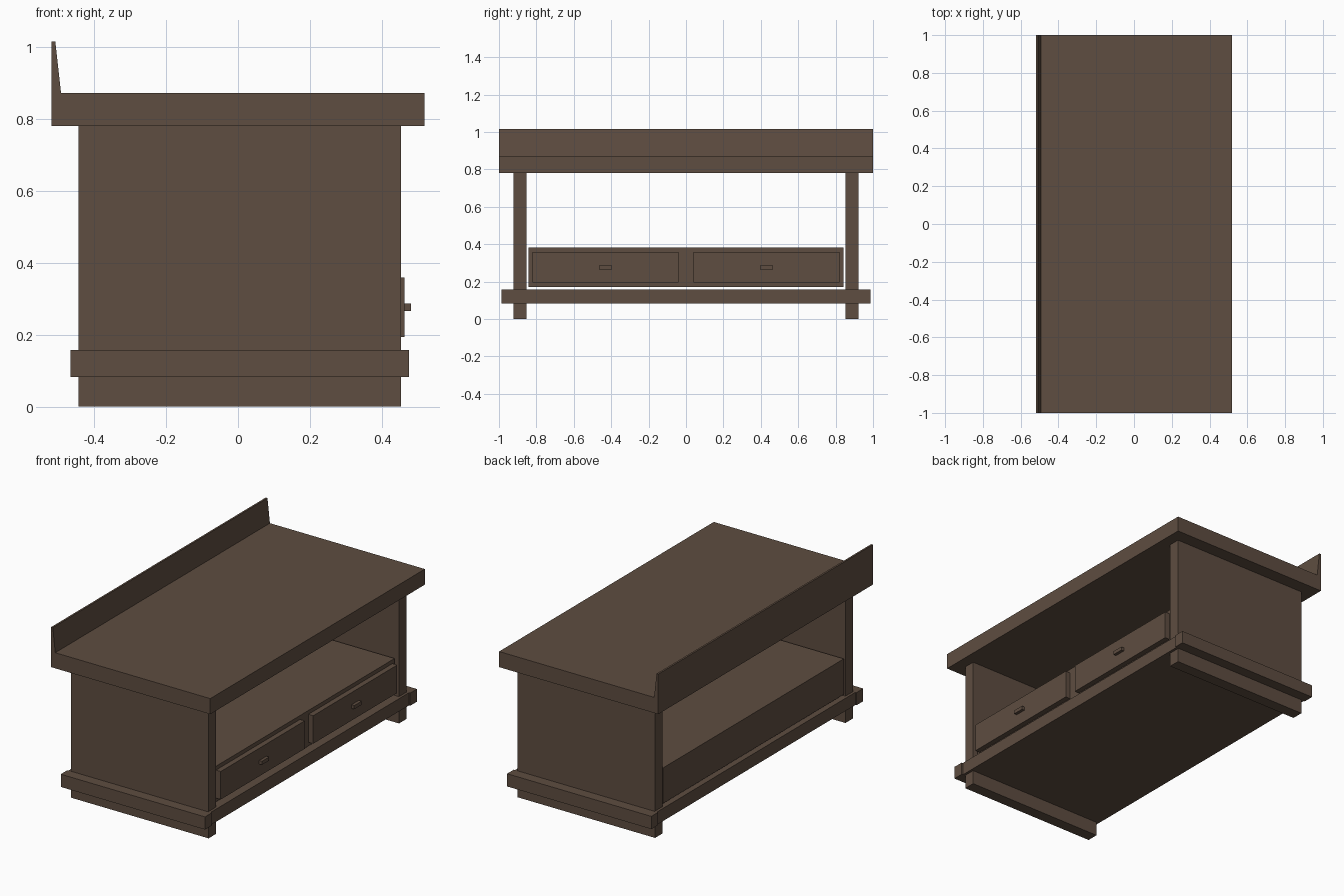
import bpy, bmesh

if "Cube" in bpy.data.objects:
    bpy.data.objects.remove(bpy.data.objects["Cube"])

wood = bpy.data.materials.new("dark wood")
wood.diffuse_color = (0.112, 0.074, 0.052, 1)
wood.use_nodes = True
wood.node_tree.nodes["Principled BSDF"].inputs["Base Color"].default_value = wood.diffuse_color


def finish(name, bm):
    bmesh.ops.recalc_face_normals(bm, faces=bm.faces)
    me = bpy.data.meshes.new(name)
    bm.to_mesh(me)
    bm.free()
    me.materials.append(wood)
    ob = bpy.data.objects.new(name, me)
    bpy.context.collection.objects.link(ob)
    return ob


def box(name, x, y, z):
    """Box from (min, max) ranges on each axis."""
    bm = bmesh.new()
    bmesh.ops.create_cube(bm, size=1)
    for v in bm.verts:
        v.co = [r[0] if c < 0 else r[1] for c, r in zip(v.co, (x, y, z))]
    return finish(name, bm)


def mirrored(lo, hi, side):
    return tuple(sorted((lo * side, hi * side)))


# Table top with tapered back lip: one side profile extruded along y
profile = [(-0.519, 0.78), (0.519, 0.78), (0.519, 0.872),
           (-0.492, 0.872), (-0.508, 1.016), (-0.519, 1.016)]
bm = bmesh.new()
face = bm.faces.new([bm.verts.new((x, -1, z)) for x, z in profile])
ext = bmesh.ops.extrude_face_region(bm, geom=[face])
bmesh.ops.translate(bm, vec=(0, 2, 0),
                    verts=[g for g in ext["geom"] if isinstance(g, bmesh.types.BMVert)])
finish("table_top", bm)

# Bottom shelf and the rails along its long edges
box("bottom_shelf", (-0.443, 0.453), (-0.853, 0.853), (0.083, 0.158))
box("front_rail", (0.453, 0.468), (-0.93, 0.93), (0.083, 0.158))
box("back_rail", (-0.458, -0.443), (-0.93, 0.93), (0.083, 0.158))

# Drawer case, clear of the shelf and the side panels
box("drawer_case", (-0.44, 0.432), (-0.842, 0.842), (0.172, 0.382))

for side, label in ((-1, "left"), (1, "right")):
    # Side panels with their outer trim boards
    box(label + "_side_panel", (-0.443, 0.453), mirrored(0.853, 0.921, side), (0, 0.78))
    box(label + "_side_trim", (-0.465, 0.476), mirrored(0.925, 0.987, side), (0.083, 0.158))
    # Drawer fronts and handles
    box(label + "_drawer_front", (0.432, 0.463), mirrored(0.039, 0.822, side), (0.194, 0.359))
    box(label + "_handle", (0.463, 0.481), mirrored(0.396, 0.464, side), (0.266, 0.287))
